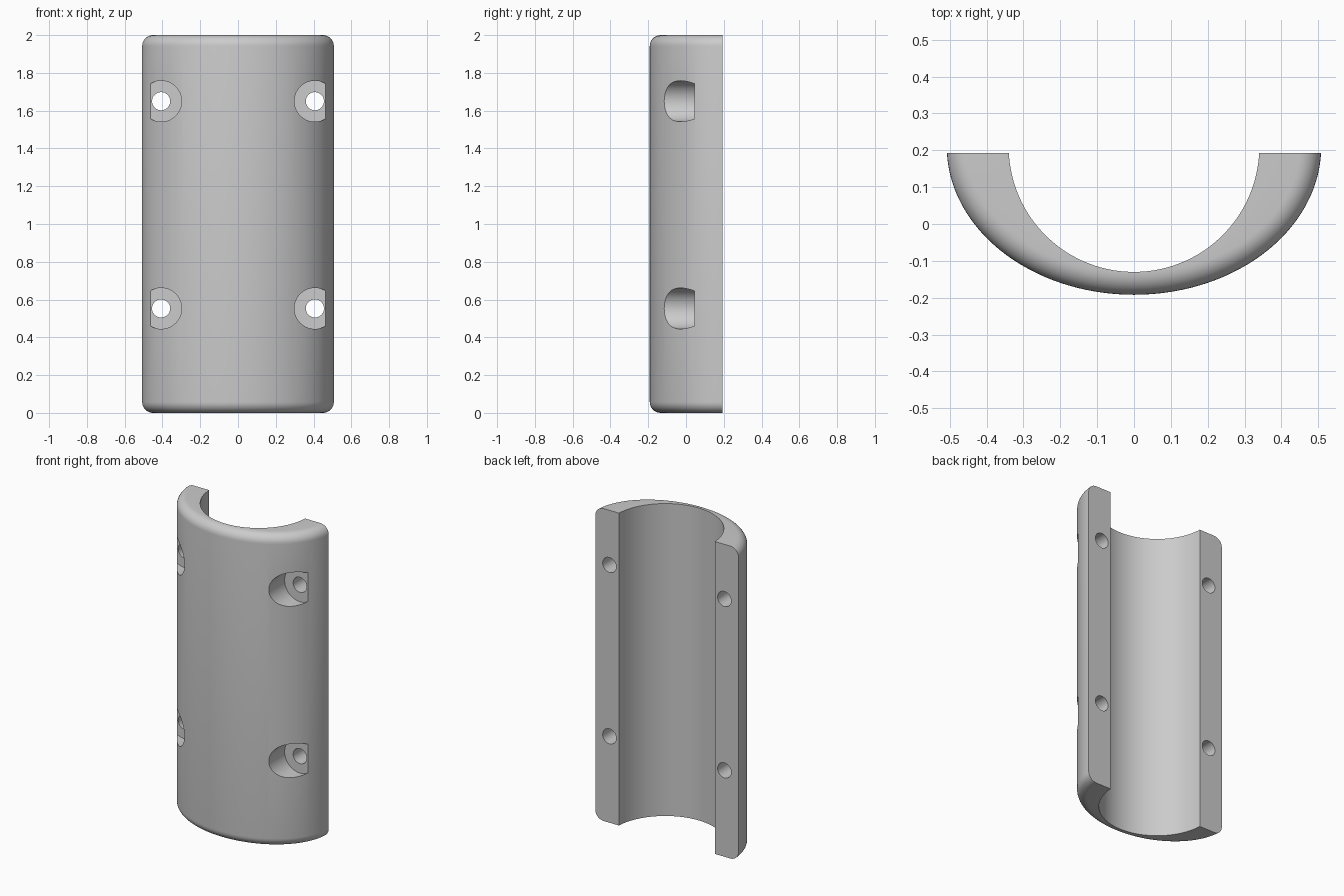
import bpy, bmesh, math

if "Cube" in bpy.data.objects:
    bpy.data.objects.remove(bpy.data.objects["Cube"], do_unlink=True)

HEIGHT = 2.0
AXIS_Y, SPLIT_Y = 0.21, 0.193      # axis of the bore, flat mating face
OUTER_A, OUTER_B = 0.508, 0.402    # elliptical outside
BORE_R = 0.34
FILLET = 0.058
SEGMENTS, FILLET_STEPS = 96, 8

grey = bpy.data.materials.new("plain_grey")
grey.use_nodes = True
colour = (0.6, 0.6, 0.6, 1)
grey.diffuse_color = colour
grey.node_tree.nodes["Principled BSDF"].inputs["Base Color"].default_value = colour

# Wall section as (inset from outer surface, height), rounded top and bottom
arc = [math.pi / 2 * i / FILLET_STEPS for i in range(FILLET_STEPS + 1)]
lower = [(FILLET * (1 - math.sin(a)), FILLET * (1 - math.cos(a))) for a in arc]
section = lower + [(inset, HEIGHT - z) for inset, z in reversed(lower)]

# Shell: sweep the wall section around the lower half of the ellipse
bm = bmesh.new()
columns = []
for i in range(SEGMENTS + 1):
    t = math.pi * (1 + i / SEGMENTS)
    c, s = math.cos(t), math.sin(t)
    nx, ny = c / OUTER_A, s / OUTER_B
    length = math.hypot(nx, ny)
    nx, ny = nx / length, ny / length
    loop = [(BORE_R * c, AXIS_Y + BORE_R * s, 0)]
    loop += [(OUTER_A * c - nx * d, AXIS_Y + OUTER_B * s - ny * d, z) for d, z in section]
    loop.append((BORE_R * c, AXIS_Y + BORE_R * s, HEIGHT))
    columns.append([bm.verts.new(p) for p in loop])
for a, b in zip(columns, columns[1:]):
    for j in range(len(a)):
        k = (j + 1) % len(a)
        bm.faces.new((a[j], b[j], b[k], a[k]))

# Flat mating faces
bmesh.ops.bisect_plane(bm, geom=bm.verts[:] + bm.edges[:] + bm.faces[:],
                       plane_co=(0, SPLIT_Y, 0), plane_no=(0, 1, 0), clear_outer=True)
bmesh.ops.holes_fill(bm, edges=[e for e in bm.edges if e.is_boundary], sides=0)
bmesh.ops.recalc_face_normals(bm, faces=bm.faces[:])
mesh = bpy.data.meshes.new("half_shell")
bm.to_mesh(mesh)
bm.free()
shell = bpy.data.objects.new("half_shell", mesh)
bpy.context.collection.objects.link(shell)
mesh.materials.append(grey)


def drill(x, z, radius, y_end):
    """Cut a round hole from the front up to y_end."""
    y_start = -0.5
    bpy.ops.mesh.primitive_cylinder_add(
        vertices=64, radius=radius, depth=y_end - y_start,
        location=(x, (y_start + y_end) / 2, z), rotation=(math.pi / 2, 0, 0))
    cutter = bpy.context.object
    cutter.name = "hole_cutter"
    cutter.hide_render = True
    cutter.data.materials.append(grey)
    bpy.context.view_layer.objects.active = shell
    mod = shell.modifiers.new("hole", 'BOOLEAN')
    mod.operation, mod.solver, mod.object = 'DIFFERENCE', 'EXACT', cutter
    bpy.ops.object.modifier_apply(modifier=mod.name)
    bpy.data.objects.remove(cutter, do_unlink=True)


# Counterbored screw holes
for x in (-0.407, 0.407):
    for z in (0.553, 1.65):
        drill(x, z, 0.1085, 0.045)
        drill(x, z, 0.048, 0.4)

bpy.ops.object.select_all(action='DESELECT')
shell.select_set(True)
bpy.context.view_layer.objects.active = shell
bpy.ops.object.shade_smooth_by_angle(angle=math.radians(30))
